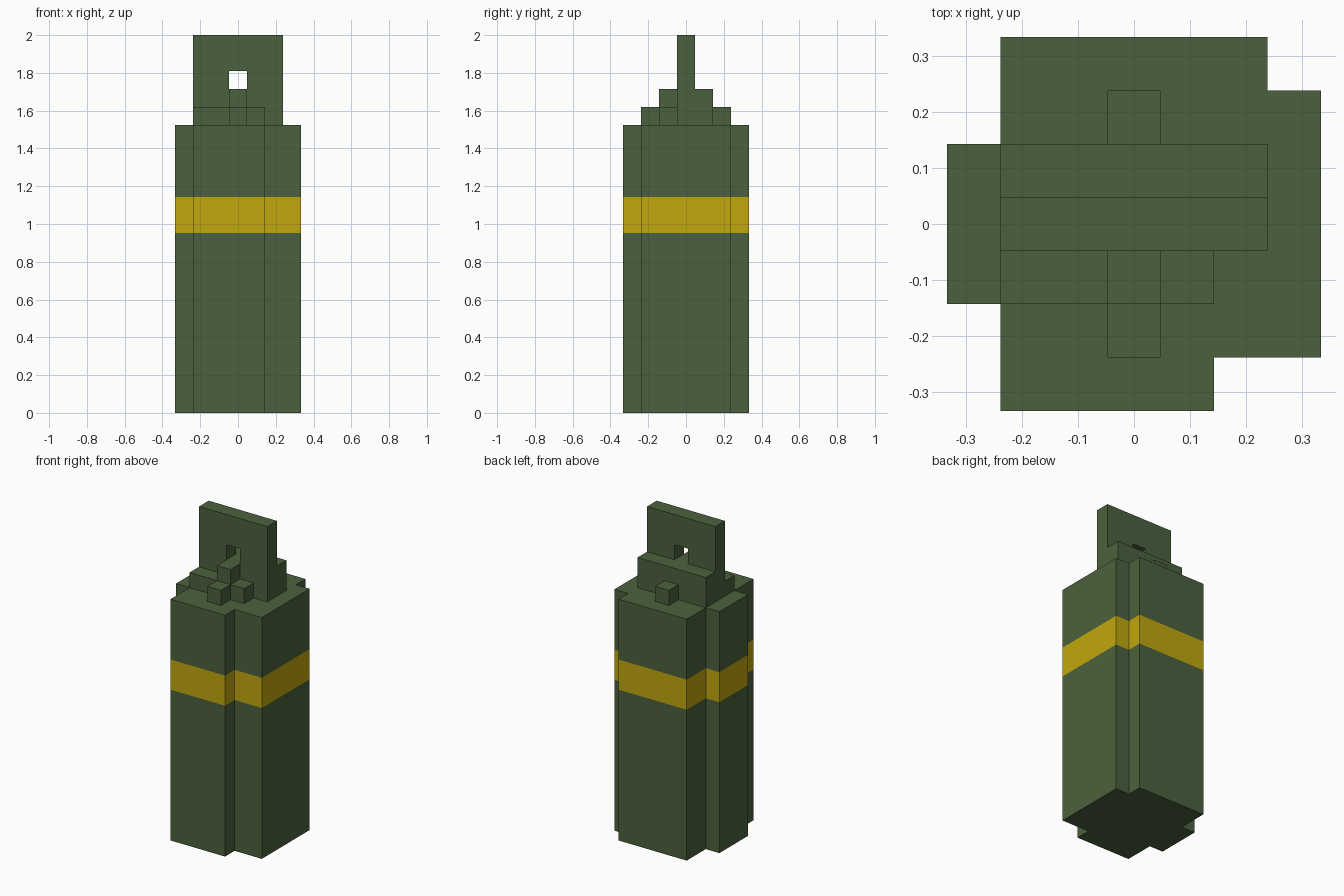
import bpy
import bmesh
from mathutils import Vector

cube = bpy.data.objects.get("Cube")
if cube:
    bpy.data.objects.remove(cube, do_unlink=True)

U = 2 / 21  # one block; the model is 21 blocks tall


def srgb(r, g, b):
    def lin(c):
        c /= 255
        return c / 12.92 if c <= 0.04045 else ((c + 0.055) / 1.055) ** 2.4
    return (lin(r), lin(g), lin(b), 1)


def material(name, colour):
    mat = bpy.data.materials.new(name)
    mat.use_nodes = True
    mat.diffuse_color = colour
    bsdf = next(n for n in mat.node_tree.nodes if n.type == "BSDF_PRINCIPLED")
    bsdf.inputs["Base Color"].default_value = colour
    return mat


GREEN = material("olive_green", srgb(75, 97, 61))
YELLOW = material("band_yellow", srgb(193, 167, 14))


def extrude(bm, faces, vec):
    """Extrude faces by vec and return the new cap faces."""
    geom = bmesh.ops.extrude_face_region(bm, geom=faces, use_keep_orig=True)["geom"]
    bmesh.ops.translate(bm, verts=[g for g in geom if isinstance(g, bmesh.types.BMVert)],
                        vec=Vector(vec))
    return [g for g in geom if isinstance(g, bmesh.types.BMFace)]


def finish(name, bm, *mats):
    """Scale from blocks to units and link as an object."""
    bmesh.ops.recalc_face_normals(bm, faces=bm.faces)
    bmesh.ops.scale(bm, vec=(U, U, U), verts=bm.verts)
    mesh = bpy.data.meshes.new(name)
    bm.to_mesh(mesh)
    bm.free()
    for mat in mats:
        mesh.materials.append(mat)
    obj = bpy.data.objects.new(name, mesh)
    bpy.context.collection.objects.link(obj)
    return obj


def xz_prism(name, outline, y0, y1):
    """Extrude a front-view outline from y0 to y1."""
    bm = bmesh.new()
    face = bm.faces.new([bm.verts.new((x, y0, z)) for x, z in outline])
    extrude(bm, [face], (0, y1 - y0, 0))
    return finish(name, bm, GREEN)


def rect(x0, x1, z0, z1):
    return [(x0, z0), (x1, z0), (x1, z1), (x0, z1)]


# Body: stepped plan raised in three stages, the middle one being the band
plan = [(-2.5, -3.5), (1.5, -3.5), (1.5, -2.5), (3.5, -2.5), (3.5, 2.5), (2.5, 2.5),
        (2.5, 3.5), (-2.5, 3.5), (-2.5, 1.5), (-3.5, 1.5), (-3.5, -1.5), (-2.5, -1.5)]
bm = bmesh.new()
cap = [bm.faces.new([bm.verts.new((x, y, 0)) for x, y in plan])]
for i, height in enumerate((10, 2, 4)):
    old = cap
    cap = extrude(bm, old, (0, 0, height))
    if i:
        bmesh.ops.delete(bm, geom=old, context="FACES_ONLY")
for f in bm.faces:
    f.material_index = int(10 < f.calc_center_median().z < 12)
finish("body", bm, GREEN, YELLOW)

# Upright top plate with a square hole
bm = bmesh.new()
outer, inner = ([bm.verts.new((x, -0.5, z)) for x, z in r]
                for r in (rect(-2.5, 2.5, 16, 21), rect(-0.5, 0.5, 18, 19)))
ring = [bm.faces.new((outer[i], outer[(i + 1) % 4], inner[(i + 1) % 4], inner[i]))
        for i in range(4)]
extrude(bm, ring, (0, 1, 0))
finish("top_plate", bm, GREEN)

# Low front ledge with a taller centre post
xz_prism("front_ledge", [(-2.5, 16), (1.5, 16), (1.5, 17), (0.5, 17), (0.5, 18),
                         (-0.5, 18), (-0.5, 17), (-2.5, 17)], -1.5, -0.5)

# Back step and the two small lugs
xz_prism("back_step", rect(-2.5, 2.5, 16, 18), 0.5, 1.5)
xz_prism("front_lug", rect(-0.5, 0.5, 16, 17), -2.5, -1.5)
xz_prism("back_lug", rect(-0.5, 0.5, 16, 17), 1.5, 2.5)
